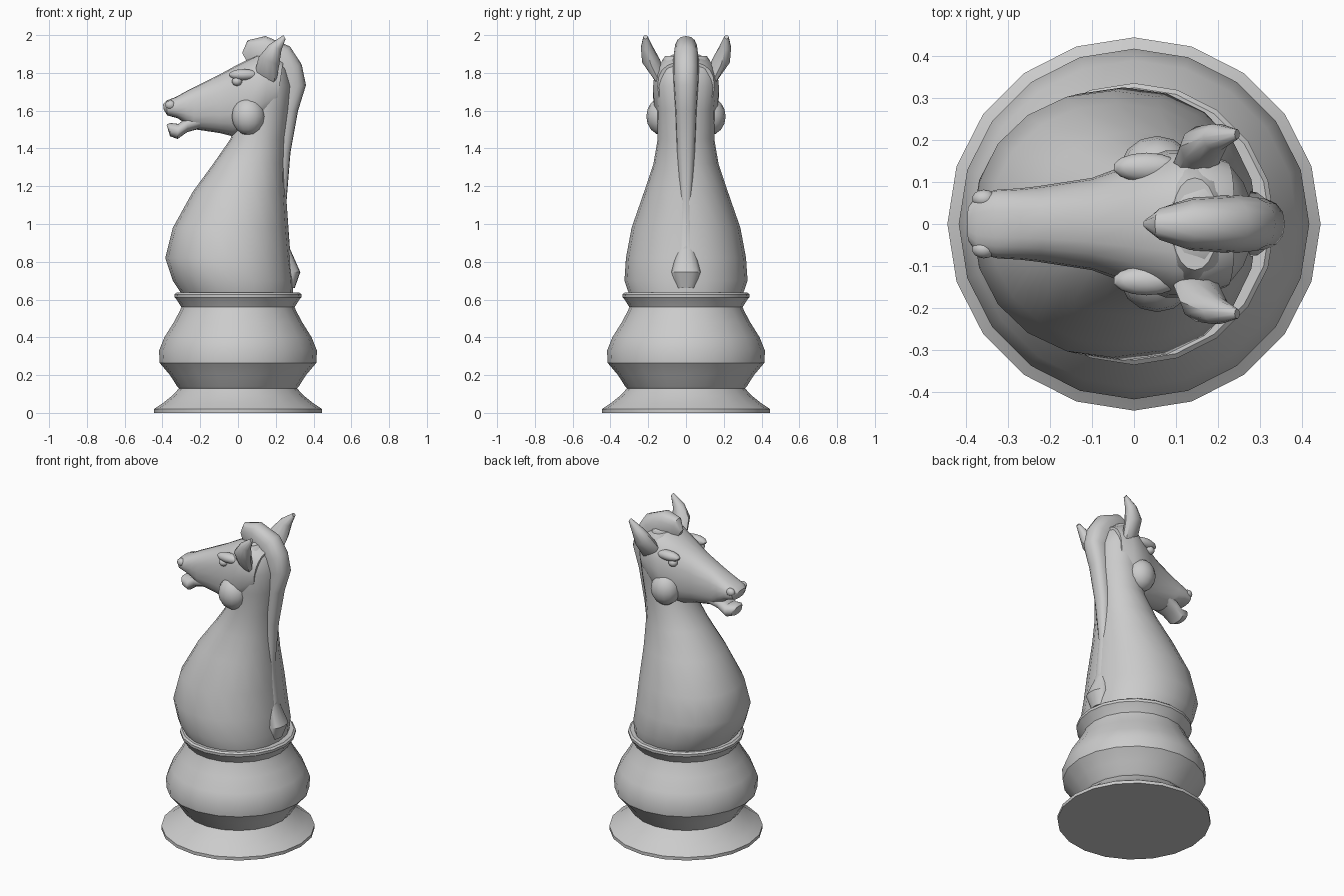
import bpy, bmesh
from math import sin, cos, pi, radians


def finish(name, bm, angle=40):
    bmesh.ops.recalc_face_normals(bm, faces=bm.faces[:])
    me = bpy.data.meshes.new(name)
    bm.to_mesh(me)
    bm.free()
    ob = bpy.data.objects.new(name, me)
    bpy.context.collection.objects.link(ob)
    bpy.ops.object.select_all(action='DESELECT')
    ob.select_set(True)
    bpy.context.view_layer.objects.active = ob
    bpy.ops.object.shade_smooth_by_angle(angle=radians(angle))
    return ob


def skin(name, rings, angle=40):
    """Bridge equal rings of points and cap both ends."""
    bm = bmesh.new()
    loops = [[bm.verts.new(p) for p in ring] for ring in rings]
    n = len(loops[0])
    for a, b in zip(loops, loops[1:]):
        for i in range(n):
            j = (i + 1) % n
            bm.faces.new((a[i], a[j], b[j], b[i]))
    bm.faces.new(loops[0])
    bm.faces.new(loops[-1])
    return finish(name, bm, angle)


def lathe(name, profile, n=20):
    return skin(name, [[(r * cos(2 * pi * i / n), r * sin(2 * pi * i / n), z)
                        for i in range(n)] for r, z in profile], 35)


def loft(name, rows, n=20, power=2.0, side=1):
    """Each row: two opposite section points (xa, za), (xb, zb), half width, y offset."""
    def sq(v):
        return (1 if v >= 0 else -1) * abs(v) ** (2 / power)
    rings = []
    for xa, za, xb, zb, w, *y in rows:
        y0 = side * (y[0] if y else 0)
        ring = []
        for i in range(n):
            t = 2 * pi * i / n
            c, s = sq(cos(t)) / 2, sq(sin(t))
            ring.append(((xa + xb) / 2 + c * (xa - xb), y0 + w * s,
                         (za + zb) / 2 + c * (za - zb)))
        rings.append(ring)
    return skin(name, rings)


def blob(name, centre, size):
    bm = bmesh.new()
    bmesh.ops.create_uvsphere(bm, u_segments=14, v_segments=8, radius=1)
    for v in bm.verts:
        v.co = [c + s * k for c, s, k in zip(centre, size, v.co)]
    return finish(name, bm)


# turned base with foot, bulge and collar
lathe("base", [(.445, 0), (.445, .02), (.40, .05), (.35, .09), (.312, .13), (.322, .14),
               (.36, .20), (.415, .265), (.418, .33), (.39, .40), (.34, .48), (.308, .54),
               (.30, .56), (.325, .60), (.335, .612), (.336, .628), (.325, .637), (.29, .635)])

# chest and neck
loft("neck", [(-.295, .625, .29, .625, .30), (-.345, .70, .295, .70, .326),
              (-.385, .82, .28, .82, .318), (-.345, .98, .265, .98, .288),
              (-.24, 1.17, .25, 1.17, .222), (-.13, 1.32, .245, 1.32, .172),
              (-.04, 1.45, .25, 1.45, .150), (0, 1.6, .272, 1.6, .152),
              (.02, 1.73, .285, 1.73, .165), (.04, 1.82, .26, 1.82, .155),
              (.09, 1.89, .2, 1.89, .11)], power=2.1)

# head from nose to poll
loft("head", [(-.397, 1.635, -.393, 1.605, .04), (-.375, 1.655, -.375, 1.575, .07),
              (-.33, 1.672, -.32, 1.56, .082), (-.27, 1.705, -.275, 1.53, .085),
              (-.22, 1.73, -.24, 1.503, .09), (-.1, 1.79, -.1, 1.482, .11),
              (0, 1.845, -.03, 1.465, .142), (.1, 1.895, .05, 1.475, .175),
              (.17, 1.905, .13, 1.53, .175), (.24, 1.86, .2, 1.6, .15)], power=2.5)
loft("lower_jaw", [(-.378, 1.525, -.372, 1.505, .035), (-.36, 1.535, -.36, 1.465, .055),
                   (-.315, 1.53, -.32, 1.45, .065), (-.265, 1.57, -.268, 1.487, .07),
                   (-.2, 1.6, -.2, 1.505, .08)], power=2.3)

# mane crest running from forelock down the back
loft("mane", [(.30, .66, .22, .66, .05), (.33, .745, .2, .745, .08),
              (.275, .87, .18, .87, .05), (.257, 1.12, .17, 1.12, .03),
              (.278, 1.38, .18, 1.38, .048), (.318, 1.6, .2, 1.6, .056),
              (.36, 1.735, .2, 1.72, .064), (.337, 1.845, .17, 1.77, .068),
              (.275, 1.94, .15, 1.8, .068), (.145, 1.995, .12, 1.82, .062),
              (.05, 1.972, .09, 1.82, .04), (.022, 1.905, .07, 1.82, .015)], n=16, power=2.4)

# paired features
for s, tag in ((1, "left"), (-1, "right")):
    loft("ear_" + tag, [(.09, 1.81, .2, 1.74, .035, .135), (.11, 1.885, .218, 1.84, .05, .185),
                        (.165, 1.95, .23, 1.92, .033, .207), (.24, 2.0, .252, 1.98, .012, .214)],
         n=10, side=s)
    blob("cheek_" + tag, (.055, s * .125, 1.57), (.09, .085, .1))
    blob("brow_" + tag, (.03, s * .135, 1.79), (.08, .035, .03))
    blob("eye_" + tag, (-.005, s * .138, 1.755), (.028, .026, .024))
    blob("nostril_" + tag, (-.358, s * .06, 1.63), (.028, .022, .024))
